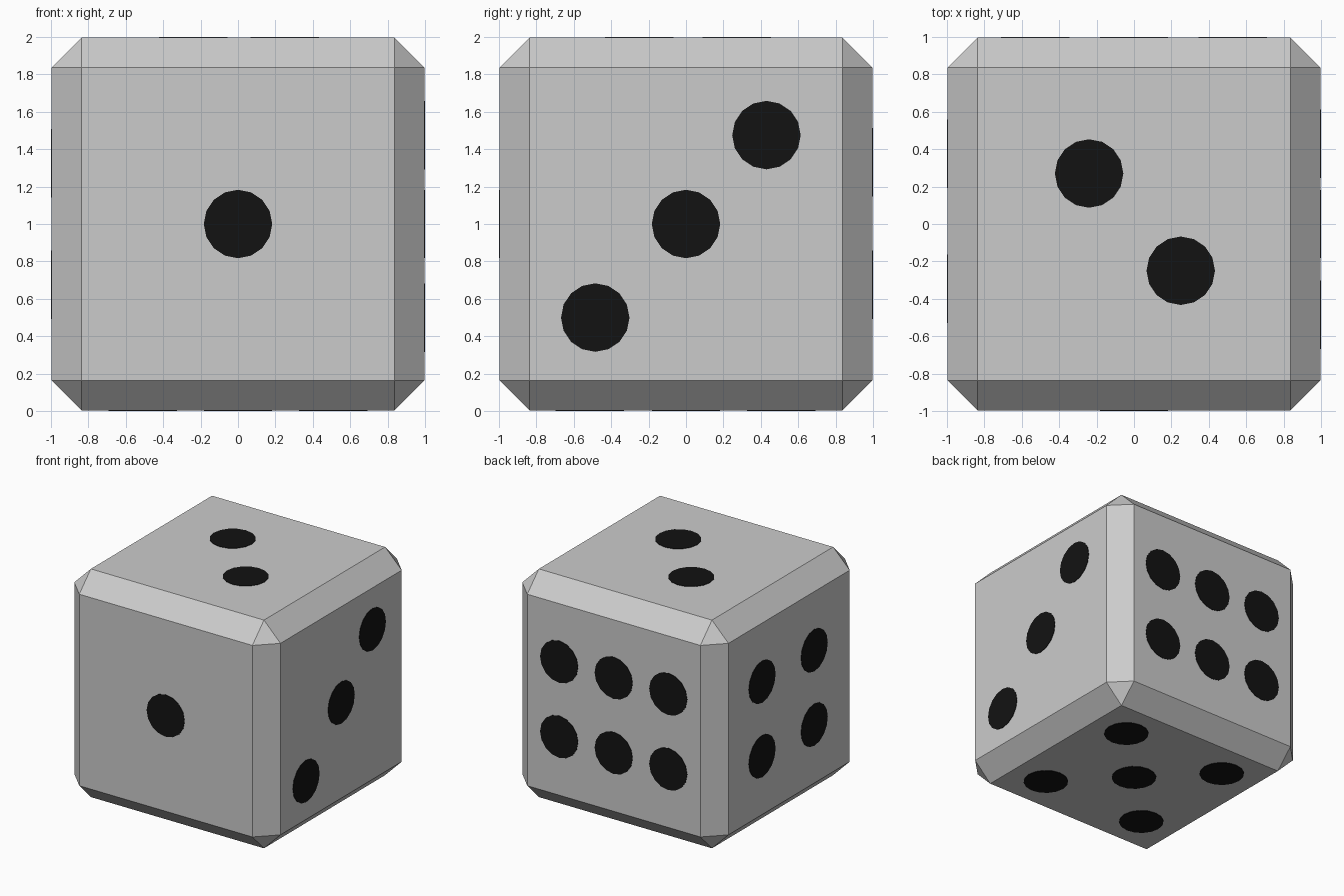
import bpy, bmesh
from mathutils import Vector

if "Cube" in bpy.data.objects:
    bpy.data.objects.remove(bpy.data.objects["Cube"])

HALF, CHAMFER = 0.996, 0.16      # body half size and edge chamfer
PIP_R, PIP_DEPTH = 0.183, 0.02   # pips stand 0.004 proud of the faces

black = bpy.data.materials.new("black")
black.diffuse_color = (0.006, 0.006, 0.006, 1)
black.use_nodes = True
black.node_tree.nodes["Principled BSDF"].inputs["Base Color"].default_value = black.diffuse_color


def add_object(name, bm, material=None):
    mesh = bpy.data.meshes.new(name)
    bm.to_mesh(mesh)
    bm.free()
    if material:
        mesh.materials.append(material)
    obj = bpy.data.objects.new(name, mesh)
    bpy.context.collection.objects.link(obj)
    return obj


# Body: cube with flat chamfered edges and triangular corners
bm = bmesh.new()
bmesh.ops.create_cube(bm, size=2 * HALF)
bmesh.ops.bevel(bm, geom=bm.edges[:], offset=CHAMFER, offset_type='OFFSET',
                segments=1, affect='EDGES', profile=0.5)
body = add_object("die_body", bm)
body.location.z = 1

# Pips: in-plane positions relative to each face centre
# (x, z) on front/back, (y, z) on the sides, (x, y) on top/bottom
PIPS = {
    "front": ((0, -1, 0), [(0, 0)]),
    "top": ((0, 0, 1), [(-0.24, 0.27), (0.25, -0.25)]),
    "right": ((1, 0, 0), [(0, 0), (0.43, 0.475), (-0.485, -0.5)]),
    "left": ((-1, 0, 0), [(y, z) for y in (-0.345, 0.375) for z in (-0.325, 0.325)]),
    "bottom": ((0, 0, -1), [(0, 0)] + [(x, y) for x in (-0.51, 0.51) for y in (-0.515, 0.51)]),
    "back": ((0, 1, 0), [(x, z) for x in (-0.527, 0, 0.527) for z in (-0.325, 0.33)]),
}


def pip(name, normal, a, b):
    normal = Vector(normal)
    bm = bmesh.new()
    bmesh.ops.create_cone(bm, cap_ends=True, segments=16, radius1=PIP_R,
                          radius2=PIP_R, depth=PIP_DEPTH)
    obj = add_object(name, bm, black)
    if normal.x:
        offset = Vector((0, a, b))
    elif normal.y:
        offset = Vector((a, 0, b))
    else:
        offset = Vector((a, b, 0))
    obj.rotation_euler = normal.to_track_quat('Z', 'Y').to_euler()
    obj.location = Vector((0, 0, 1)) + offset + normal * (1 - PIP_DEPTH / 2)


for side, (normal, spots) in PIPS.items():
    for i, (a, b) in enumerate(spots, 1):
        pip(f"{side}_pip_{i}", normal, a, b)
